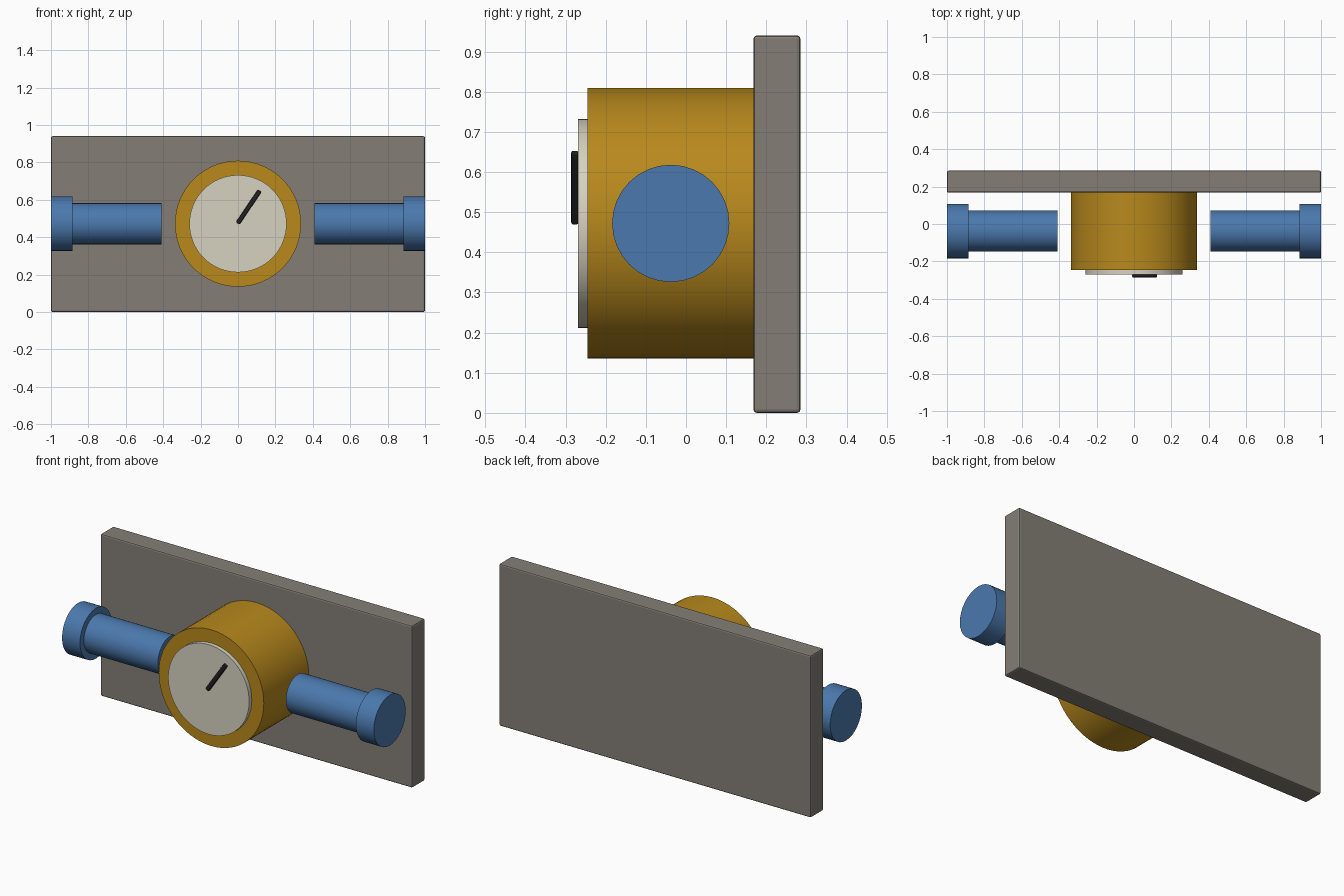
import bpy
from math import radians

if "Cube" in bpy.data.objects:
    bpy.data.objects.remove(bpy.data.objects["Cube"])

CZ = 0.472      # height of the gauge and pipe axis
PIPE_Y = -0.038  # depth of the pipe axis


def material(name, rgb):
    m = bpy.data.materials.new(name)
    m.diffuse_color = (*rgb, 1)
    m.use_nodes = True
    m.node_tree.nodes["Principled BSDF"].inputs["Base Color"].default_value = m.diffuse_color
    return m


def finish(ob, name, mat):
    ob.name = name
    ob.data.materials.append(mat)
    return ob


def cylinder(name, axis, start, end, radius, center, mat, sides=32):
    # center holds the two other coordinates in x, y, z order
    loc = list(center)
    loc.insert("xyz".index(axis), (start + end) / 2)
    rot = (0, radians(90), 0) if axis == "x" else (radians(90), 0, 0)
    bpy.ops.mesh.primitive_cylinder_add(vertices=sides, radius=radius, depth=abs(end - start),
                                        location=loc, rotation=rot)
    bpy.ops.object.shade_smooth_by_angle(angle=radians(35))
    return finish(bpy.context.object, name, mat)


def box(name, size, loc, bevel, mat, tilt=0):
    bpy.ops.mesh.primitive_cube_add(size=1, location=loc)
    ob = bpy.context.object
    ob.scale = size
    bpy.ops.object.transform_apply(location=False, rotation=False, scale=True)
    ob.rotation_euler.y = tilt
    mod = ob.modifiers.new("edge_bevel", "BEVEL")
    mod.width = bevel
    mod.segments = 2
    return finish(ob, name, mat)


grey = material("plate_grey", (0.23, 0.21, 0.18))
brass = material("housing_yellow", (0.48, 0.25, 0.012))
cream = material("dial_cream", (0.68, 0.65, 0.53))
black = material("needle_black", (0.015, 0.015, 0.018))
blue = material("pipe_blue", (0.07, 0.19, 0.42))

# wall plate
box("back_plate", (2, 0.117, 0.94), (0, 0.2265, 0.47), 0.008, grey)

# gauge housing, dial and needle
cylinder("gauge_housing", "y", -0.245, 0.168, 0.337, (0, CZ), brass, 64)
cylinder("dial_face", "y", -0.269, -0.245, 0.26, (0, CZ), cream, 64)
box("needle", (0.024, 0.018, 0.21), (0.057, -0.277, 0.561), 0.005, black, radians(34))

# pipe stub and end flange on each side
for side, s in (("left", -1), ("right", 1)):
    cylinder(side + "_pipe", "x", s * 0.41, s * 0.89, 0.11, (PIPE_Y, CZ), blue)
    cylinder(side + "_flange", "x", s * 0.885, s * 1.0, 0.146, (PIPE_Y, CZ), blue)
